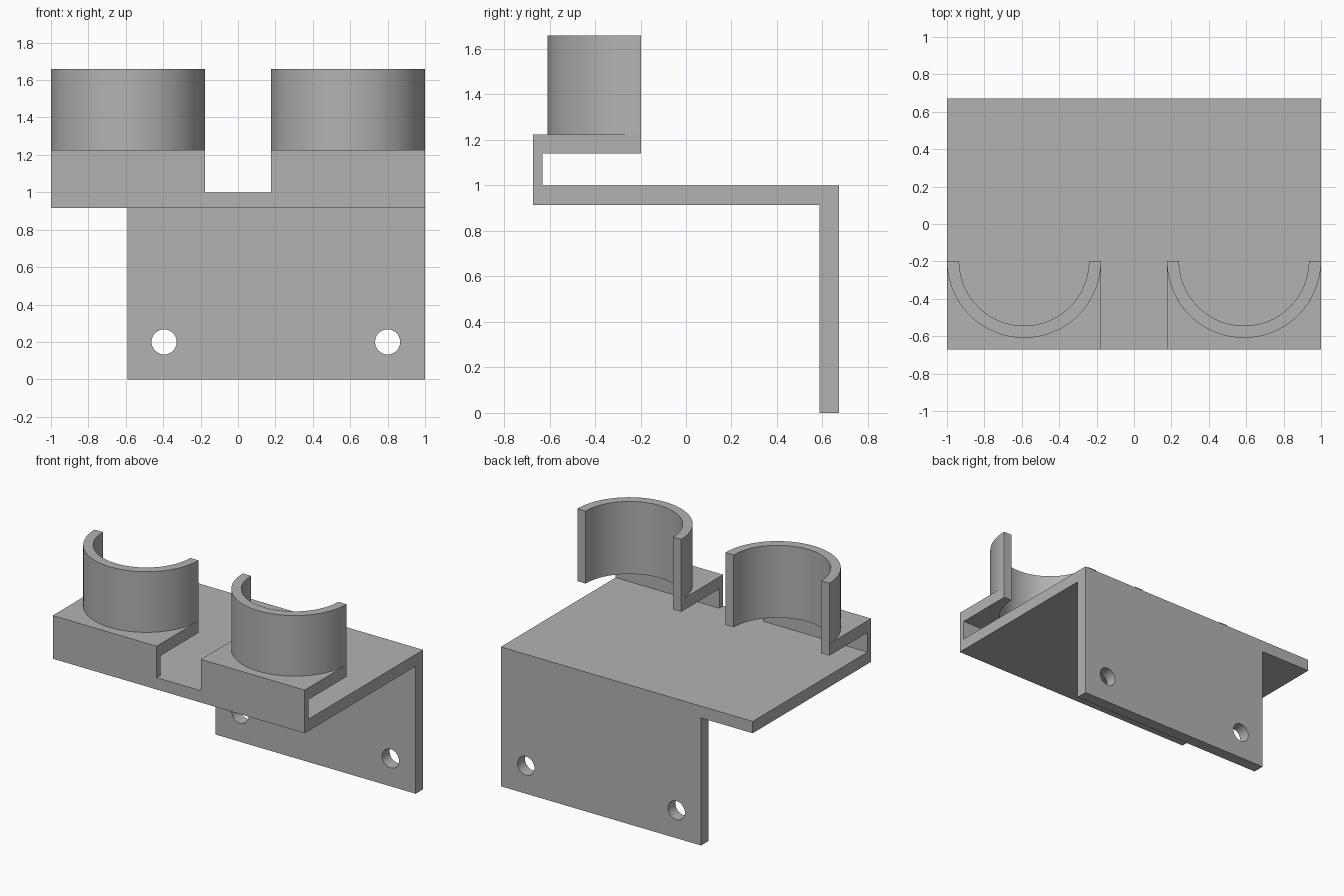
import bpy, bmesh
from math import pi, cos, sin
from mathutils import Vector

cube = bpy.data.objects.get("Cube")
if cube:
    bpy.data.objects.remove(cube, do_unlink=True)

grey = bpy.data.materials.new("plain grey")
grey.use_nodes = True
colour = (0.45, 0.45, 0.45, 1)
grey.diffuse_color = colour
grey.node_tree.nodes["Principled BSDF"].inputs["Base Color"].default_value = colour


def prism(name, outline, low, high):
    """Extrude an (x, y) outline from z = low to z = high."""
    bm = bmesh.new()
    face = bm.faces.new([bm.verts.new((x, y, low)) for x, y in outline])
    made = bmesh.ops.extrude_face_region(bm, geom=[face])["geom"]
    verts = [v for v in made if isinstance(v, bmesh.types.BMVert)]
    bmesh.ops.translate(bm, verts=verts, vec=Vector((0, 0, high - low)))
    bmesh.ops.recalc_face_normals(bm, faces=bm.faces)
    mesh = bpy.data.meshes.new(name)
    bm.to_mesh(mesh)
    bm.free()
    obj = bpy.data.objects.new(name, mesh)
    bpy.context.collection.objects.link(obj)
    mesh.materials.append(grey)
    return obj


def rectangle(x0, x1, y0, y1):
    return [(x0, y0), (x1, y0), (x1, y1), (x0, y1)]


def arc(cx, cy, radius, steps=40):
    """Front half circle, running from -x to +x."""
    return [(cx + radius * cos(pi + pi * i / steps),
             cy + radius * sin(pi + pi * i / steps)) for i in range(steps + 1)]


def smooth(obj):
    bpy.ops.object.select_all(action='DESELECT')
    obj.select_set(True)
    bpy.context.view_layer.objects.active = obj
    bpy.ops.object.shade_smooth_by_angle(angle=pi / 6)


DEPTH = 0.672
UNDER, DECK, SHELF, STEP, TOP = 0.915, 1.0, 1.14, 1.225, 1.66
OUTER, INNER, CUP_X, CUP_Y = 0.412, 0.347, 0.588, -0.197

# Horizontal deck and the offset mounting plate below its back edge
prism("top_plate", rectangle(-1, 1, -DEPTH, DEPTH), UNDER, DECK)
back = prism("mounting_plate", rectangle(-0.59, 1, 0.587, DEPTH), 0, UNDER)

# Screw holes through the mounting plate
for x in (-0.395, 0.8):
    bpy.ops.mesh.primitive_cylinder_add(vertices=48, radius=0.067, depth=0.4,
                                        location=(x, 0.63, 0.2),
                                        rotation=(pi / 2, 0, 0))
    cutter = bpy.context.object
    cutter.name = "screw_hole_cutter"
    cutter.data.materials.append(grey)
    cutter.hide_render = True
    cutter.hide_set(True)
    cut = back.modifiers.new("screw_hole", 'BOOLEAN')
    cut.operation = 'DIFFERENCE'
    cut.solver = 'EXACT'
    cut.object = cutter
    bpy.context.view_layer.objects.active = back
    bpy.ops.object.modifier_apply(modifier=cut.name)
    bpy.data.objects.remove(cutter, do_unlink=True)
smooth(back)

# Two holders: front lip, overhanging shelf with a bore, half-round cup wall
for side, cx in (("right", -CUP_X), ("left", CUP_X)):
    x0, x1 = cx - OUTER, cx + OUTER
    prism(side + "_lip", rectangle(x0, x1, -DEPTH, -0.63), DECK, SHELF)
    bore = arc(cx, CUP_Y, INNER)
    shelf = [(x0, CUP_Y), (x0, -DEPTH), (x1, -DEPTH), (x1, CUP_Y)]
    smooth(prism(side + "_shelf", shelf + bore[::-1], SHELF, STEP))
    wall = arc(cx, CUP_Y, OUTER) + bore[::-1]
    smooth(prism(side + "_cup_wall", wall, STEP, TOP))
